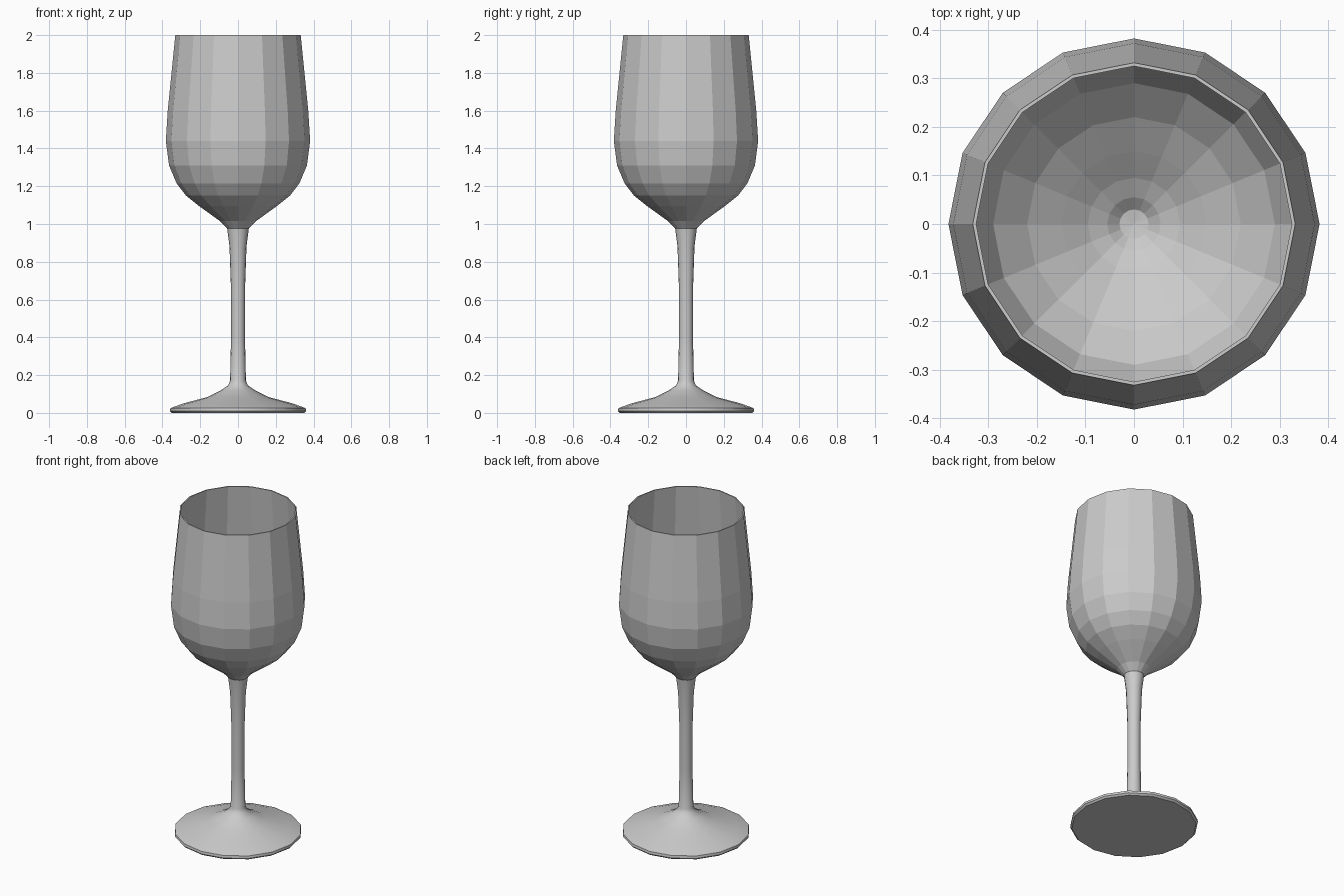
import bpy, bmesh
from math import cos, sin, tau, radians

cube = bpy.data.objects.get("Cube")
if cube:
    bpy.data.objects.remove(cube, do_unlink=True)

SIDES = 16

glass = bpy.data.materials.new("pale grey glass")
glass.use_nodes = True
glass.diffuse_color = (0.6, 0.6, 0.6, 1)
glass.node_tree.nodes["Principled BSDF"].inputs["Base Color"].default_value = (0.6, 0.6, 0.6, 1)


def lathe(name, profile, smooth):
    """Spin an (radius, height) profile round z; radius 0 makes a pole."""
    bm = bmesh.new()
    rings = []
    for r, z in profile:
        count = SIDES if r else 1
        rings.append([bm.verts.new((r * cos(tau * i / SIDES), r * sin(tau * i / SIDES), z))
                      for i in range(count)])
    for a, b in zip(rings, rings[1:]):
        for i in range(SIDES):
            j = (i + 1) % SIDES
            corners = [a[i % len(a)], a[j % len(a)], b[j % len(b)], b[i % len(b)]]
            bm.faces.new(list(dict.fromkeys(corners)))
    bmesh.ops.recalc_face_normals(bm, faces=bm.faces)
    mesh = bpy.data.meshes.new(name)
    bm.to_mesh(mesh)
    bm.free()
    mesh.materials.append(glass)
    obj = bpy.data.objects.new(name, mesh)
    bpy.context.collection.objects.link(obj)
    if smooth:
        bpy.ops.object.select_all(action="DESELECT")
        obj.select_set(True)
        bpy.context.view_layer.objects.active = obj
        bpy.ops.object.shade_smooth_by_angle(angle=radians(40))
    return obj


# Faceted bowl: outer wall up to the rim, then the thin inner wall down
lathe("bowl", [
    (0, 0.975), (0.057, 0.975), (0.095, 1.015), (0.206, 1.095), (0.275, 1.15),
    (0.325, 1.215), (0.365, 1.31), (0.382, 1.44), (0.372, 1.6), (0.332, 2.0),
    (0.325, 2.0), (0.364, 1.6), (0.374, 1.44), (0.355, 1.32), (0.29, 1.185),
    (0.22, 1.118), (0.15, 1.07), (0.095, 1.03), (0.055, 1.008), (0.03, 0.987),
    (0, 0.983)], False)

# Smooth stem flaring into the round foot
lathe("stem_and_foot", [
    (0, 0), (0.35, 0), (0.36, 0.01), (0.358, 0.025), (0.29, 0.05), (0.165, 0.083),
    (0.09, 0.12), (0.053, 0.145), (0.042, 0.17), (0.037, 0.4), (0.038, 0.68),
    (0.045, 0.88), (0.057, 0.975), (0, 0.975)], True)
